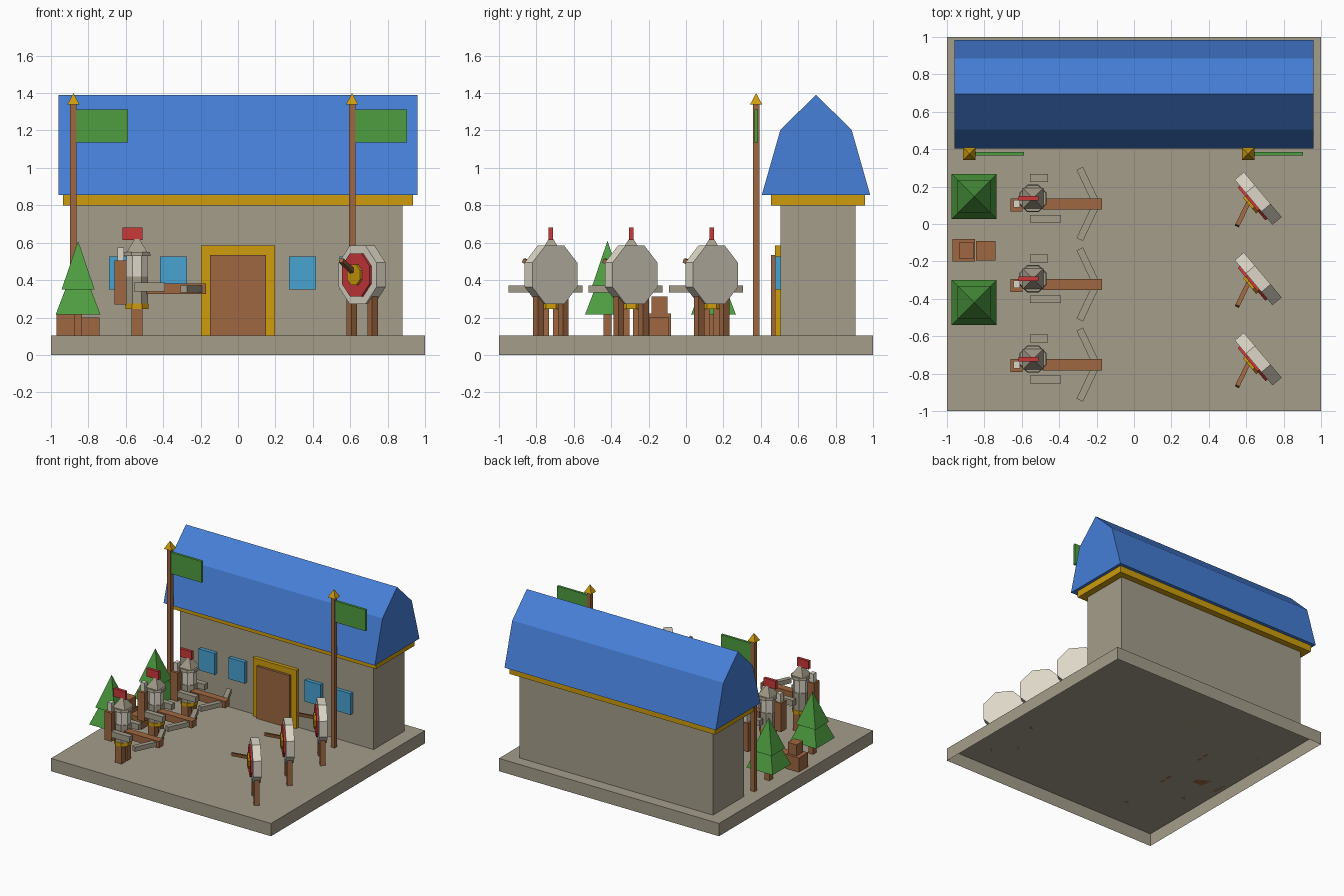
import bpy, bmesh
from math import cos, pi, radians
from mathutils import Matrix, Vector

cube = bpy.data.objects.get("Cube")
if cube:
    bpy.data.objects.remove(cube, do_unlink=True)


def material(name, r, g, b):
    lin = [((c / 255 + 0.055) / 1.055) ** 2.4 for c in (r, g, b)] + [1]
    m = bpy.data.materials.new(name)
    m.use_nodes = True
    m.diffuse_color = lin
    m.node_tree.nodes["Principled BSDF"].inputs["Base Color"].default_value = lin
    return m


STONE = material("stone", 165, 157, 139)
PALE = material("pale canvas", 220, 214, 198)
BLUE = material("roof blue", 70, 127, 216)
GOLD = material("gold", 205, 156, 12)
WOOD = material("wood", 158, 103, 65)
GREEN = material("green", 78, 157, 64)
RED = material("red", 203, 56, 58)
GLASS = material("window blue", 72, 162, 209)

T = Matrix.Translation
HERE = Matrix.Identity(4)


def finish(name, bm, mat):
    me = bpy.data.meshes.new(name)
    bmesh.ops.recalc_face_normals(bm, faces=bm.faces)
    bm.to_mesh(me)
    bm.free()
    me.materials.append(mat)
    ob = bpy.data.objects.new(name, me)
    bpy.context.collection.objects.link(ob)
    return ob


def box(name, mat, x, y, z, at=HERE):
    """Box from (min, max) ranges."""
    bm = bmesh.new()
    mid = Vector([(a + b) / 2 for a, b in (x, y, z)])
    size = [b - a for a, b in (x, y, z)]
    bmesh.ops.create_cube(bm, size=1, matrix=at @ T(mid) @ Matrix.Diagonal(size + [1]))
    return finish(name, bm, mat)


def prism(name, mat, sides, r0, r1, z0, z1, at=HERE):
    """Flat-sided prism or cone; radii are measured to the middle of a side."""
    bm = bmesh.new()
    k = 1 / cos(pi / sides)
    bmesh.ops.create_cone(bm, cap_ends=True, segments=sides, radius1=r0 * k, radius2=r1 * k,
                          depth=z1 - z0,
                          matrix=at @ T((0, 0, (z0 + z1) / 2)) @ Matrix.Rotation(pi / sides, 4, "Z"))
    bmesh.ops.remove_doubles(bm, verts=bm.verts, dist=1e-5)
    return finish(name, bm, mat)


def beam(name, mat, start, end, width, at=HERE):
    """Square bar between two points."""
    a, b = Vector(start), Vector(end)
    turn = (b - a).to_track_quat("Z", "Y").to_matrix().to_4x4()
    return prism(name, mat, 4, width / 2, width / 2, 0, (b - a).length, at @ T(a) @ turn)


GROUND = 0.105

# Ground slab, open underneath
slab = box("ground_slab", STONE, (-1, 1), (-1, 1), (0, GROUND))
bm = bmesh.new()
bm.from_mesh(slab.data)
bmesh.ops.delete(bm, geom=[f for f in bm.faces if f.normal.z < -0.5], context="FACES_ONLY")
bm.to_mesh(slab.data)
bm.free()

# Hall with eaves and two-pitch roof
box("hall_walls", STONE, (-0.88, 0.88), (0.505, 0.905), (GROUND, 0.81))
box("eaves_trim", GOLD, (-0.935, 0.935), (0.455, 0.957), (0.80, 0.855))
bm = bmesh.new()
profile = [(0.405, 0.855), (0.505, 1.205), (0.695, 1.39), (0.885, 1.205), (0.985, 0.855)]
end = bm.faces.new([bm.verts.new((-0.96, y, z)) for y, z in profile])
swept = bmesh.ops.extrude_face_region(bm, geom=[end], use_keep_orig=True)["geom"]
bmesh.ops.translate(bm, verts=[v for v in swept if isinstance(v, bmesh.types.BMVert)], vec=(1.92, 0, 0))
finish("roof", bm, BLUE)

# Door and windows
box("door_frame", GOLD, (-0.198, 0.198), (0.475, 0.51), (GROUND, 0.585))
box("door", WOOD, (-0.15, 0.15), (0.455, 0.5), (GROUND, 0.535))
for x in (-0.617, -0.345, 0.345, 0.617):
    box("window", GLASS, (x - 0.073, x + 0.073), (0.475, 0.51), (0.35, 0.525))

# Flagpoles
for x in (-0.88, 0.61):
    at = T((x, 0.375, 0))
    box("flagpole", WOOD, (-0.017, 0.017), (-0.017, 0.017), (GROUND, 1.34), at)
    prism("flagpole_tip", GOLD, 4, 0.033, 0, 1.338, 1.40, at)
    box("flag", GREEN, (0.015, 0.293), (-0.01, 0.01), (1.137, 1.312), at)

# Trees
for y in (0.147, -0.42):
    at = T((-0.855, y, 0))
    box("tree_trunk", WOOD, (-0.022, 0.022), (-0.022, 0.022), (GROUND, 0.23), at)
    prism("tree_lower", GREEN, 4, 0.12, 0, 0.215, 0.53, at)
    prism("tree_upper", GREEN, 4, 0.088, 0, 0.35, 0.61, at)

# Crates
box("crate_large", WOOD, (-0.97, -0.85), (-0.2, -0.08), (GROUND, 0.222))
box("crate_small", WOOD, (-0.845, -0.74), (-0.195, -0.09), (GROUND, 0.2))
box("crate_top", WOOD, (-0.935, -0.855), (-0.185, -0.1), (0.222, 0.313))

for y in (0.137, -0.293, -0.722):
    # Crossbow archer, facing the targets
    at = T((-0.54, y, 0))
    for s in (-0.035, 0.035):
        box("archer_leg", WOOD, (-0.03, 0.03), (s - 0.025, s + 0.025), (GROUND, 0.25), at)
    prism("archer_belt", GOLD, 8, 0.062, 0.062, 0.245, 0.275, at)
    prism("archer_body", STONE, 8, 0.059, 0.059, 0.27, 0.42, at)
    prism("archer_head", PALE, 8, 0.055, 0.055, 0.42, 0.53, at)
    prism("helmet_brim", STONE, 8, 0.073, 0.069, 0.528, 0.55, at)
    prism("helmet_cone", STONE, 4, 0.055, 0.012, 0.55, 0.62, at)
    box("helmet_plume", RED, (-0.077, 0.03), (-0.012, 0.012), (0.615, 0.682), at)
    box("arm_right", STONE, (-0.015, 0.15), (-0.13, -0.088), (0.34, 0.388), at)
    box("arm_left", STONE, (-0.015, 0.08), (0.088, 0.13), (0.34, 0.388), at)
    box("quiver", WOOD, (-0.12, -0.057), (-0.07, 0), (0.27, 0.505), at)
    box("quiver_bolts", PALE, (-0.105, -0.07), (-0.05, -0.01), (0.5, 0.575), at)
    box("crossbow_stock", WOOD, (0.05, 0.368), (-0.06, 0), (0.325, 0.382), at)
    for s in (-1, 1):
        beam("crossbow_limb", STONE, (0.34, -0.03, 0.353), (0.25, -0.03 + s * 0.19, 0.353), 0.038, at)

    # Angled target
    at = T((0.664, y, 0)) @ Matrix.Rotation(radians(-50), 4, "Z")
    for s in (-0.087, 0.087):
        box("target_leg", WOOD, (s - 0.02, s + 0.02), (-0.02, 0.02), (GROUND, 0.33), at)
    disc = at @ T((0, 0, 0.428)) @ Matrix.Rotation(pi / 2, 4, "X")
    prism("target_board", PALE, 8, 0.157, 0.157, -0.032, 0.032, disc)
    prism("target_ring", RED, 8, 0.115, 0.115, 0.03, 0.046, disc)
    prism("target_centre", GOLD, 8, 0.055, 0.055, 0.045, 0.06, disc)
    beam("target_bolt", WOOD, (-0.03, -0.025, 0.435), (0.04, -0.18, 0.505), 0.024, at)
